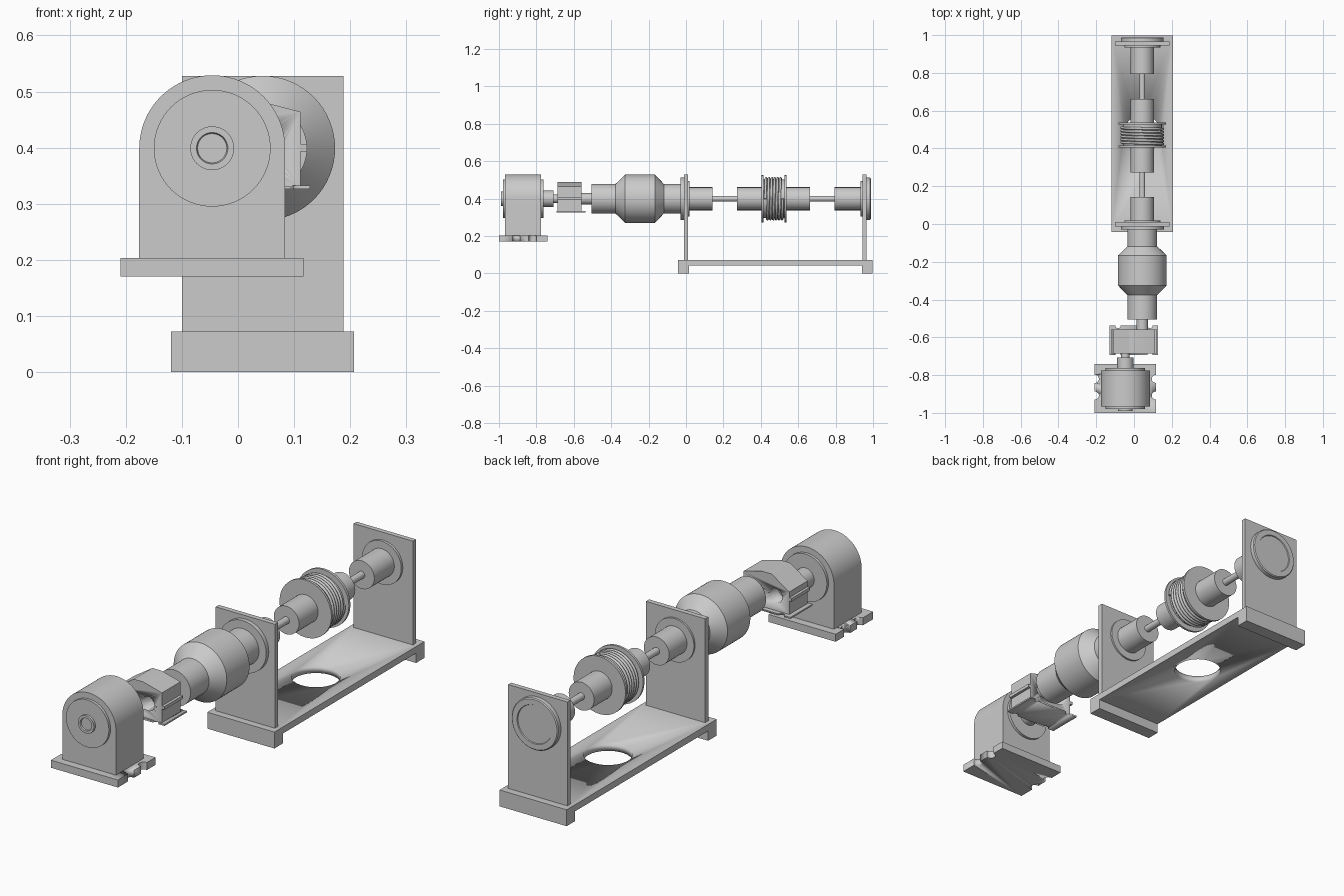
import bpy, bmesh, math
from mathutils import Vector

if "Cube" in bpy.data.objects:
    bpy.data.objects.remove(bpy.data.objects["Cube"])

AXIS_Z = 0.399      # common shaft height
MX, SX = -0.046, 0.044   # motor axis, drum axis


def finish(name, bm, smooth=True):
    bmesh.ops.remove_doubles(bm, verts=bm.verts, dist=1e-6)
    bmesh.ops.recalc_face_normals(bm, faces=bm.faces)
    me = bpy.data.meshes.new(name)
    bm.to_mesh(me)
    bm.free()
    ob = bpy.data.objects.new(name, me)
    bpy.context.collection.objects.link(ob)
    if smooth:
        bpy.ops.object.select_all(action='DESELECT')
        bpy.context.view_layer.objects.active = ob
        ob.select_set(True)
        bpy.ops.object.shade_smooth_by_angle(angle=math.radians(25))
    return ob


def lathe(name, x, prof, n=64):
    """Revolve (y, radius) points about a shaft axis parallel to y."""
    bm = bmesh.new()
    rings = [[bm.verts.new((x + r * math.cos(2 * math.pi * i / n), y,
                            AXIS_Z + r * math.sin(2 * math.pi * i / n)))
              for i in range(n)] for y, r in prof]
    for a, b in zip(rings, rings[1:]):
        for i in range(n):
            j = (i + 1) % n
            bm.faces.new((a[i], a[j], b[j], b[i]))
    bm.faces.new(rings[0])
    bm.faces.new(rings[-1])
    return finish(name, bm)


def cyl(name, x, y0, y1, r):
    return lathe(name, x, [(y0, r), (y1, r)])


def prism(name, pts, depth, start):
    """Extrude a flat outline; start maps a 2D point to 3D, depth is a vector."""
    bm = bmesh.new()
    f = bm.faces.new([bm.verts.new(start(*p)) for p in pts])
    ext = bmesh.ops.extrude_face_region(bm, geom=[f])
    vs = [g for g in ext['geom'] if isinstance(g, bmesh.types.BMVert)]
    bmesh.ops.translate(bm, verts=vs, vec=Vector(depth))
    return finish(name, bm)


def box(name, x0, x1, y0, y1, z0, z1):
    return prism(name, [(x0, y0), (x1, y0), (x1, y1), (x0, y1)],
                 (0, 0, z1 - z0), lambda a, b: (a, b, z0))


def disc_cutter(x, y, r, z0, z1, n=48):
    pts = [(x + r * math.cos(2 * math.pi * i / n), y + r * math.sin(2 * math.pi * i / n))
           for i in range(n)]
    return prism("hole_cutter", pts, (0, 0, z1 - z0), lambda a, b: (a, b, z0))


def cut(ob, cutters):
    for c in cutters:
        m = ob.modifiers.new("cut", 'BOOLEAN')
        m.operation, m.solver, m.object = 'DIFFERENCE', 'EXACT', c
        bpy.context.view_layer.objects.active = ob
        bpy.ops.object.modifier_apply(modifier=m.name)
        bpy.data.objects.remove(c)


# Frame base: a slab on two end feet, with a round opening
side = [(-0.043, 0), (0.016, 0), (0.016, 0.043), (0.94, 0.043), (0.94, 0),
        (0.998, 0), (0.998, 0.072), (-0.043, 0.072)]
base = prism("frame_base", side, (0.326, 0, 0), lambda y, z: (-0.119, y, z))
cut(base, [disc_cutter(SX, 0.478, 0.098, 0.0, 0.1)])

# Upright bearing plates
box("front_upright", -0.10, 0.188, -0.012, 0.010, 0.07, 0.528)
box("rear_upright", -0.10, 0.188, 0.945, 0.966, 0.07, 0.528)

# Bearing hubs and flanges on the uprights
lathe("front_bearing_hub", SX, [(-0.005, 0.095), (0.018, 0.095), (0.018, 0.0615), (0.142, 0.0615)])
lathe("rear_bearing_hub", SX, [(0.795, 0.0615), (0.934, 0.0615), (0.934, 0.095), (0.95, 0.095)])
lathe("rear_bearing_cap", SX, [(0.95, 0.113), (0.984, 0.113), (0.988, 0.109), (0.988, 0.085),
                               (0.984, 0.083)])

# Drum shaft, hubs and spool
cyl("drum_shaft", SX, 0.1, 0.85, 0.0155)
lathe("rope_spool", SX, [(0.273, 0.0615), (0.405, 0.0615), (0.405, 0.126), (0.415, 0.126),
                         (0.415, 0.103), (0.526, 0.103), (0.526, 0.126), (0.537, 0.126),
                         (0.537, 0.0615), (0.663, 0.0615)])

# Rope wound on the spool
turns, step = 6, 40
cu = bpy.data.curves.new("rope", 'CURVE')
cu.dimensions = '3D'
cu.bevel_depth, cu.bevel_resolution, cu.use_fill_caps = 0.007, 2, True
sp = cu.splines.new('POLY')
sp.points.add(turns * step)
for i, p in enumerate(sp.points):
    a = 2 * math.pi * i / step
    p.co = (SX + 0.109 * math.cos(a), 0.424 + 0.093 * i / (turns * step),
            AXIS_Z + 0.109 * math.sin(a), 1)
rope = bpy.data.objects.new("rope", cu)
bpy.context.collection.objects.link(rope)
bpy.ops.object.select_all(action='DESELECT')
bpy.context.view_layer.objects.active = rope
rope.select_set(True)
bpy.ops.object.convert(target='MESH')
bpy.ops.object.shade_smooth_by_angle(angle=math.radians(50))

# Planetary reducer with conical shoulders and mounting flange
lathe("reducer_housing", SX, [(-0.505, 0.079), (-0.377, 0.079), (-0.325, 0.129), (-0.167, 0.129),
                              (-0.118, 0.079), (-0.03, 0.079), (-0.03, 0.114), (-0.008, 0.114)])
cyl("reducer_input_shaft", SX, -0.62, -0.49, 0.03)

# Transfer gearbox with two bores, split lip and foot plate
gear = prism("gearbox", [(-0.111, 0.33), (0.111, 0.33), (0.111, 0.464), (0.02, 0.488),
                         (-0.025, 0.488), (-0.111, 0.432)],
             (0, 0.128, 0), lambda x, z: (x, -0.686, z))
lip = box("gearbox_lip", -0.123, 0.123, -0.686, -0.558, 0.393, 0.407)
foot = box("gearbox_foot", -0.13, 0.128, -0.693, -0.538, 0.326, 0.333)
cut(foot, [disc_cutter(sx * 0.085, y, 0.014, 0.3, 0.36, 24)
           for sx in (-1, 1) for y in (-0.693, -0.538)])
for part in (gear, lip):
    cut(part, [cyl("bore_cutter", x, -0.75, -0.5, 0.031) for x in (MX, SX)])

# Motor: arched housing
arch = [(MX - 0.13, 0.2), (MX + 0.13, 0.2)]
arch += [(MX + 0.13 * math.cos(math.pi * i / 40), AXIS_Z + 0.13 * math.sin(math.pi * i / 40))
         for i in range(41)]
prism("motor_housing", arch, (0, 0.192, 0), lambda x, z: (x, -0.967, z))

# Motor end covers, front boss, rear collar and output shaft
lathe("motor_front_cover", MX, [(-0.984, 0.026), (-0.99, 0.028), (-0.99, 0.039), (-0.979, 0.039),
                                (-0.979, 0.104), (-0.96, 0.104)])
lathe("motor_rear_cover", MX, [(-0.78, 0.104), (-0.763, 0.104), (-0.763, 0.043), (-0.708, 0.043),
                               (-0.708, 0.022), (-0.63, 0.022)])
cyl("gearbox_input_bush", MX, -0.68, -0.62, 0.031)

# Motor foot with notched sides
motor_foot = box("motor_foot", -0.209, 0.117, -1.0, -0.74, 0.17, 0.203)
cut(motor_foot, [disc_cutter(x, y, 0.021, 0.1, 0.3, 32)
                 for x in (-0.207, 0.115) for y in (-0.82, -0.908)])
